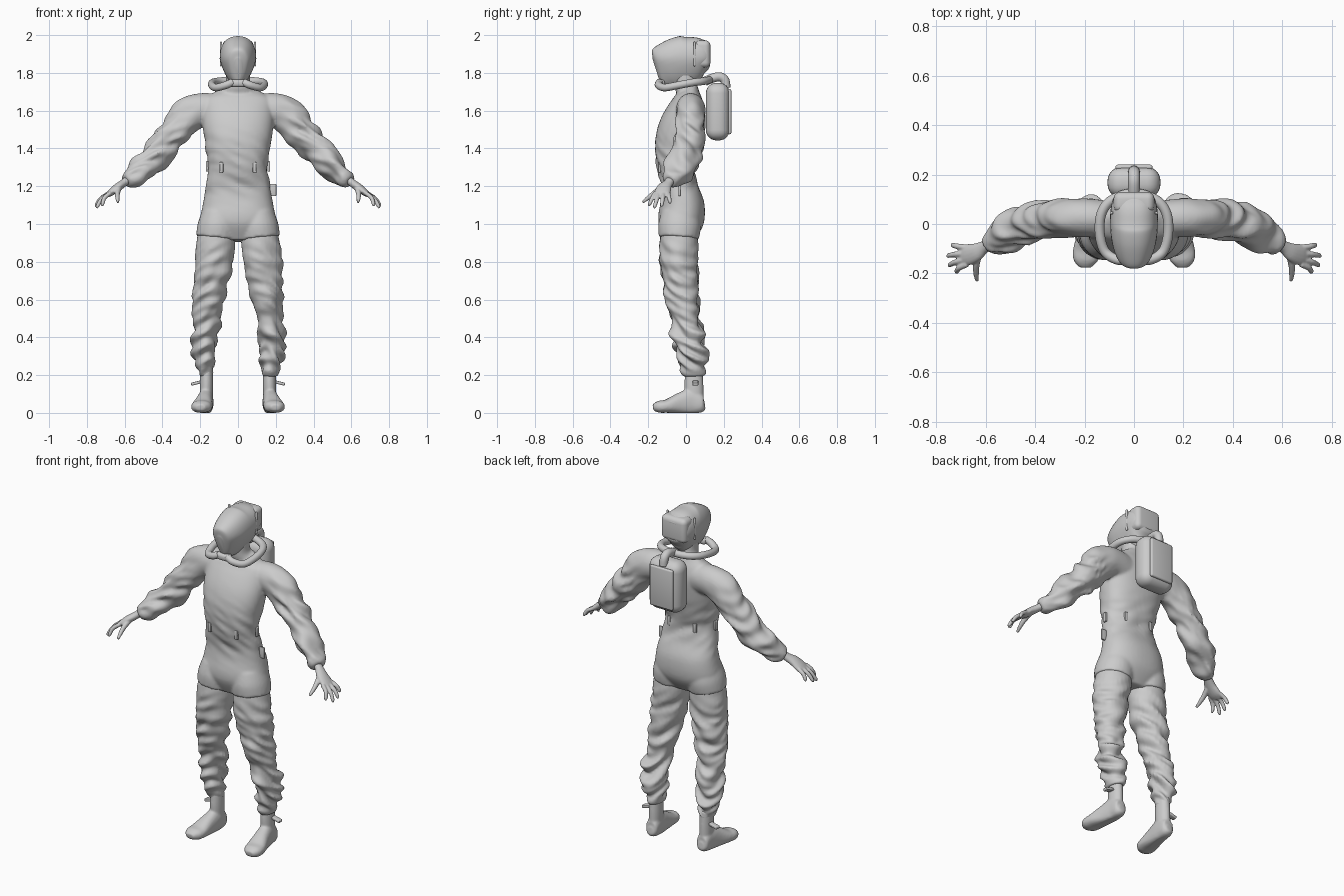
import bpy
import bmesh
import math
from mathutils import Vector, noise

if "Cube" in bpy.data.objects:
    bpy.data.objects.remove(bpy.data.objects["Cube"], do_unlink=True)

GREY = (0.6, 0.6, 0.6, 1)
grey = bpy.data.materials.new("plain_grey")
grey.use_nodes = True
grey.diffuse_color = GREY
grey.node_tree.nodes["Principled BSDF"].inputs["Base Color"].default_value = GREY

Z = Vector((0, 0, 1))
Y = Vector((0, 1, 0))


def spline(keys, steps):
    """Smoothly interpolate a list of number tuples."""
    pad = [keys[0]] + list(keys) + [keys[-1]]
    out = []
    for i in range(1, len(pad) - 2):
        for s in range(steps):
            t = s / steps
            row = []
            for a, b, c, d in zip(*pad[i - 1:i + 3]):
                row.append(b + t * (c - a + t * (2*a - 5*b + 4*c - d + t * (3*b - a - 3*c + d))) / 2)
            out.append(row)
    return out + [list(keys[-1])]


def tube(bm, keys, up, side=1, steps=6, segs=28, power=1.0, folds=True):
    """Loft through (x, y, z, half width, half depth, fold size) sections."""
    rows = spline([tuple(k) + (0,) * (6 - len(k)) for k in keys], steps)
    centres = [Vector(r[:3]) for r in rows]
    rings = []
    for i, r in enumerate(rows):
        tangent = centres[min(i + 1, len(rows) - 1)] - centres[max(i - 1, 0)]
        u = up.cross(tangent).normalized()
        v = tangent.cross(u).normalized()
        ring = []
        for k in range(segs):
            a = math.tau * k / segs
            c, s = math.cos(a), math.sin(a)
            arm = u * r[3] * math.copysign(abs(c) ** power, c) + v * r[4] * math.copysign(abs(s) ** power, s)
            p = centres[i] + arm
            if folds and r[5]:
                slant = p.z + (p.x + p.y) * 0.5
                n = noise.noise(Vector((p.x * 9 + side, p.y * 9, slant * 24)))
                p += arm.normalized() * r[5] * n
            ring.append(bm.verts.new((p.x * side, p.y, p.z)))
        rings.append(ring)
    for a, b in zip(rings, rings[1:]):
        for k in range(segs):
            bm.faces.new((a[k], a[k - 1], b[k - 1], b[k]))
    bm.faces.new(rings[0])
    bm.faces.new(rings[-1][::-1])


def finish(bm, name, voxel=0, relax=0, angle=180):
    """Turn a bmesh into a smooth object, optionally fused into one skin."""
    bmesh.ops.recalc_face_normals(bm, faces=bm.faces)
    mesh = bpy.data.meshes.new(name)
    bm.to_mesh(mesh)
    bm.free()
    mesh.materials.append(grey)
    ob = bpy.data.objects.new(name, mesh)
    bpy.context.collection.objects.link(ob)
    if voxel:
        m = ob.modifiers.new("fuse", "REMESH")
        m.mode = "VOXEL"
        m.voxel_size = voxel
        m.use_smooth_shade = True
    if relax:
        m = ob.modifiers.new("relax", "SMOOTH")
        m.factor = 0.5
        m.iterations = relax
    bpy.ops.object.select_all(action="DESELECT")
    ob.select_set(True)
    bpy.context.view_layer.objects.active = ob
    bpy.ops.object.shade_smooth_by_angle(angle=math.radians(angle))
    return ob


def box(name, centre, size, bevel, turn=0, segments=3, angle=180):
    bm = bmesh.new()
    bmesh.ops.create_cube(bm, size=1)
    bmesh.ops.scale(bm, vec=size, verts=bm.verts)
    bmesh.ops.bevel(bm, geom=bm.edges[:], offset=bevel, segments=segments, profile=0.5, affect="EDGES")
    ob = finish(bm, name, angle=angle)
    ob.location = centre
    ob.rotation_euler.y = turn
    return ob


# Upper suit: torso, sleeves and short thigh cuffs fused together
suit = bmesh.new()
tube(suit, [(0, -.035, .91, .11, .07), (0, -.028, 1, .195, .118), (0, -.02, 1.1, .187, .118),
            (0, -.035, 1.2, .17, .095, .01), (0, -.055, 1.3, .155, .098, .012),
            (0, -.05, 1.4, .17, .115, .008), (0, -.03, 1.5, .185, .118), (0, 0, 1.6, .19, .1),
            (0, .01, 1.66, .18, .078), (0, .01, 1.7, .12, .058), (0, 0, 1.73, .07, .06),
            (0, -.005, 1.8, .065, .06)], Y, segs=48, power=.88)
arm = [(.08, .02, 1.6, .085, .07), (.19, .025, 1.605, .088, .078), (.265, .025, 1.57, .097, .076, .012),
       (.34, .02, 1.48, .082, .08, .03), (.43, 0, 1.37, .076, .08, .035), (.53, -.045, 1.275, .062, .07, .035),
       (.575, -.075, 1.24, .05, .055, .02), (.595, -.088, 1.228, .033, .035)]
cuff = [(.1, -.03, 1.06, .09, .1), (.108, -.034, .99, .106, .113), (.115, -.038, .925, .108, .106)]
for s in (1, -1):
    tube(suit, arm, Y, s, steps=9)
    tube(suit, cuff, Y, s)
finish(suit, "upper_suit", .008, 5)

# Trousers, gathered and creased toward the ankles
trousers = bmesh.new()
leg = [(.112, -.036, 1, .09, .09), (.118, -.038, .9, .103, .101, .006), (.131, -.038, .8, .1, .1, .02),
       (.142, -.03, .7, .093, .092, .025), (.155, -.02, .6, .083, .084, .03), (.165, -.003, .5, .073, .082, .035),
       (.178, .015, .4, .064, .085, .04), (.178, .033, .3, .058, .078, .045), (.17, .04, .24, .05, .065, .04),
       (.167, .042, .195, .036, .052, .012)]
for s in (1, -1):
    tube(trousers, leg, Y, s, steps=8)
finish(trousers, "trousers", .007, 4)

# Soft boots with flat soles
boots = bmesh.new()
for s in (1, -1):
    tube(boots, [(.167, .042, .24, .033, .045), (.167, .042, .15, .035, .05), (.168, .045, .06, .034, .048)], Y, s)
    tube(boots, [(.168, .1, .045, .015, .02), (.168, .085, .045, .036, .045), (.17, .03, .058, .04, .068),
                 (.178, -.03, .05, .045, .057), (.19, -.1, .036, .055, .036), (.196, -.145, .032, .05, .031),
                 (.197, -.175, .028, .025, .016)], Z, s, power=.85)
for v in boots.verts:
    v.co.z = max(v.co.z, 0)
finish(boots, "boots", .007, 3)

# Hands with spread fingers
hands = bmesh.new()
fingers = [(-.163, -.193, .722, 1.1), (-.142, -.166, .75, 1.088), (-.118, -.128, .755, 1.097),
           (-.095, -.085, .738, 1.112)]
for s in (1, -1):
    tube(hands, [(.57, -.075, 1.245, .022, .026), (.605, -.093, 1.217, .021, .026),
                 (.64, -.115, 1.192, .022, .038), (.675, -.125, 1.165, .018, .043),
                 (.7, -.13, 1.148, .01, .034)], Y, s, segs=16)
    for base, tip, x, z in fingers:
        mid = (x + .684) / 2 + .004, (base + tip) / 2, (z + 1.16) / 2 + .008
        tube(hands, [(.675, base, 1.165, .012, .012), mid + (.0115, .0115),
                     (x - .004, tip, z + .004, .0095, .0095), (x, tip, z, .005, .005)], Y, s, segs=12)
    tube(hands, [(.625, -.115, 1.2, .014, .016), (.638, -.165, 1.165, .014, .015),
                 (.638, -.205, 1.135, .011, .011), (.635, -.23, 1.115, .007, .007)], Z, s, segs=12)
finish(hands, "hands", .0045, 2)

# Egg-shaped hood that narrows toward the chin
hood = bmesh.new()
tube(hood, [(0, -.16, 1.82, .022, .06), (0, -.145, 1.825, .055, .1), (0, -.105, 1.84, .08, .118),
            (0, -.05, 1.855, .093, .13), (0, .01, 1.87, .097, .13), (0, .06, 1.888, .094, .106),
            (0, .1, 1.897, .085, .083), (0, .12, 1.9, .07, .065), (0, .127, 1.9, .04, .04)],
     Z, segs=40, power=.85)
for v in hood.verts:
    v.co.x *= min(1, .6 + max(0, v.co.z - 1.72) * 2.6)
finish(hood, "hood")
box("hood_back_pad", (0, .087, 1.9), (.165, .085, .145), .028, segments=5)
for s in (1, -1):
    box("hood_side_seam", (s * .09, .045, 1.9), (.012, .012, .13), .005)

# Breathing hoses from the mouth around the neck, and a feed from the pack
hoses = bmesh.new()
hose = [(.03, -.14, 1.75), (.065, -.145, 1.735), (.115, -.115, 1.722), (.137, -.05, 1.733),
        (.135, .03, 1.748), (.105, .085, 1.755), (.05, .115, 1.76), (0, .125, 1.765)]
for s in (1, -1):
    tube(hoses, [p + (.02, .02) for p in hose], Z, s, segs=16)
feed = [(0, .1, 1.755), (0, .14, 1.772), (0, .178, 1.779), (0, .205, 1.762), (0, .212, 1.72)]
tube(hoses, [p + (.024, .024) for p in feed], Vector((1, 0, 0)), segs=16)
finish(hoses, "breathing_hoses")
box("mouthpiece", (0, -.135, 1.745), (.09, .045, .04), .015)

# Air pack with a raised back panel
box("air_pack", (0, .168, 1.595), (.214, .125, .305), .055, segments=6)
box("air_pack_panel", (0, .23, 1.595), (.15, .02, .24), .009)

# Belt loops, hip tab and ankle tabs
for s in (1, -1):
    box("front_belt_loop", (s * .088, -.14, 1.3), (.02, .014, .055), .004, angle=40)
    box("side_belt_loop", (s * .163, -.05, 1.305), (.014, .022, .055), .004, angle=40)
    box("rear_belt_loop", (s * .085, .035, 1.3), (.02, .014, .055), .004, angle=40)
    box("ankle_tab", (s * .222, .05, .158), (.055, .03, .016), .004, turn=s * .25, angle=40)
box("hip_tab", (.185, -.035, 1.18), (.035, .012, .065), .004, angle=40)
